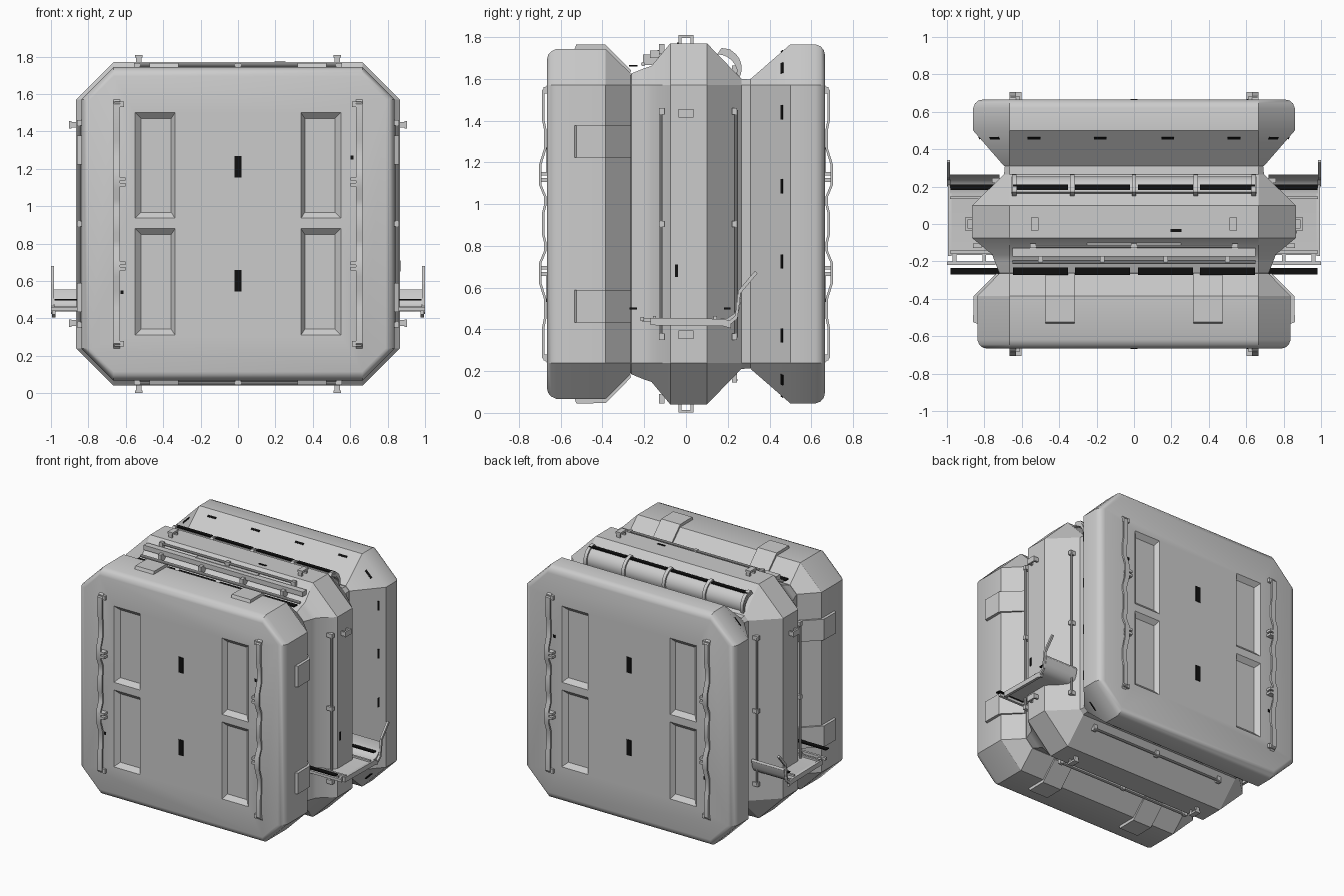
import bpy, bmesh
from math import radians, sin, cos, pi
from mathutils import Matrix, Vector

if "Cube" in bpy.data.objects:
    bpy.data.objects.remove(bpy.data.objects["Cube"])

MID = 0.905     # height of the centre axis; parts are built around it
FLAT = 0.665    # half length of the flat edges of the octagon


def material(name, value):
    m = bpy.data.materials.new(name)
    m.use_nodes = True
    col = (value, value, value, 1)
    m.diffuse_color = col
    m.node_tree.nodes["Principled BSDF"].inputs["Base Color"].default_value = col
    return m


GREY = material("light grey", 0.6)
BLACK = material("black", 0.005)


def finish(bm, name, mat):
    bmesh.ops.recalc_face_normals(bm, faces=bm.faces[:])
    bmesh.ops.translate(bm, verts=bm.verts[:], vec=(0, 0, MID))
    me = bpy.data.meshes.new(name)
    bm.to_mesh(me)
    bm.free()
    ob = bpy.data.objects.new(name, me)
    me.materials.append(mat)
    bpy.context.scene.collection.objects.link(ob)
    return ob


def box(bm, c, s, rot=None):
    m = Matrix.Translation(c) @ (rot or Matrix()) @ Matrix.Diagonal((*s, 1))
    bmesh.ops.create_cube(bm, size=1, matrix=m)


def rod(bm, c, length, r):
    m = Matrix.Translation(c) @ Matrix.Rotation(pi / 2, 4, 'Y')
    bmesh.ops.create_cone(bm, cap_ends=True, segments=10, radius1=r, radius2=r,
                          depth=length, matrix=m)


def ribbon(bm, pts, off, x0, x1):
    # a strip along (y, z) points, thickened by off and extruded in x
    poly = list(pts) + [(y + off[0], z + off[1]) for y, z in reversed(pts)]
    a = [bm.verts.new((x0, y, z)) for y, z in poly]
    b = [bm.verts.new((x1, y, z)) for y, z in poly]
    n, half = len(poly), len(pts)
    for i in range(n):
        j = (i + 1) % n
        bm.faces.new((a[i], a[j], b[j], b[i]))
    for i in range(half - 1):
        for s in (a, b):
            bm.faces.new((s[i], s[i + 1], s[n - 2 - i], s[n - 1 - i]))


def copies(bm, mats):
    geom = bm.verts[:] + bm.edges[:] + bm.faces[:]
    for m in mats:
        new = bmesh.ops.duplicate(bm, geom=geom)["geom"]
        vs = [v for v in new if isinstance(v, bmesh.types.BMVert)]
        bmesh.ops.transform(bm, matrix=m, verts=vs)


def spin(bm):
    copies(bm, [Matrix.Rotation(k * pi / 2, 4, 'Y') for k in (1, 2, 3)])


def mirror(bm, axis):
    copies(bm, [Matrix.Scale(-1, 4, axis)])


X, Y = Vector((1, 0, 0)), Vector((0, 1, 0))


# octagonal bodies lofted along y
def loft(name, rings):
    bm = bmesh.new()
    prev = None
    for y, h in rings:
        f = min(FLAT, h - 0.02)
        outline = [(f, h), (h, f), (h, -f), (f, -h), (-f, -h), (-h, -f), (-h, f), (-f, h)]
        ring = [bm.verts.new((x, y, z)) for x, z in outline]
        if prev:
            for i in range(8):
                j = (i + 1) % 8
                bm.faces.new((prev[i], prev[j], ring[j], ring[i]))
        else:
            bm.faces.new(ring)
        prev = ring
    bm.faces.new(prev)
    return finish(bm, name, GREY)


front = loft("front_block", [(-0.665, 0.79), (-0.66, 0.81), (-0.645, 0.827), (-0.62, 0.838),
                             (-0.385, 0.838), (-0.265, 0.72)])
loft("middle_block", [(-0.27, 0.70), (-0.262, 0.72), (-0.2, 0.745), (-0.165, 0.757),
                      (-0.075, 0.865), (0.1, 0.865), (0.265, 0.695), (0.32, 0.69)])
back = loft("back_block", [(0.31, 0.695), (0.5, 0.86), (0.62, 0.86), (0.645, 0.85),
                           (0.66, 0.832), (0.665, 0.81)])

# recessed panels with sloping walls in the front and back faces
for body, side in ((front, -1), (back, 1)):
    bm = bmesh.new()
    for sx in (-1, 1):
        for z0, z1 in ((0.30, 0.89), (0.925, 1.51)):
            vs = []
            for y, e in ((0.675, 0.0), (0.635, 0.042)):
                for x in (0.33 + e * 0.65, 0.56 - e):
                    for z in (z0 + e, z1 - e):
                        vs.append(bm.verts.new((sx * x, side * y, z - MID)))
            bmesh.ops.convex_hull(bm, input=vs)
    cutter = finish(bm, "panel_cutter", GREY)
    cutter.hide_render = True
    mod = body.modifiers.new("panels", 'BOOLEAN')
    mod.operation, mod.solver, mod.object = 'DIFFERENCE', 'EXACT', cutter
    bpy.context.view_layer.objects.active = body
    bpy.ops.object.modifier_apply(modifier=mod.name)
    bpy.data.objects.remove(cutter)

# wavy hand rails on the front and back faces
bm = bmesh.new()
half_wave = [(0.69, 0), (0.69, 0.05), (0.68, 0.09), (0.68, 0.13), (0.705, 0.19), (0.705, 0.28),
             (0.68, 0.36), (0.68, 0.45), (0.69, 0.5), (0.69, 0.64), (0.665, 0.665)]
wave = [(-y, -z) for y, z in reversed(half_wave)] + [(-y, z) for y, z in half_wave[1:]]
ribbon(bm, wave, (0.012, 0), 0.63, 0.665)
for z in (-0.64, 0.64):
    box(bm, (0.635, -0.67, z), (0.05, 0.025, 0.03))
for z in (-0.24, -0.21, 0.21, 0.24):
    box(bm, (0.625, -0.68, z), (0.045, 0.05, 0.018))
mirror(bm, X)
mirror(bm, Y)
finish(bm, "hand_rails", GREY)

# black marks on the front and back faces
bm = bmesh.new()
for z in (0.305, -0.305):
    box(bm, (0, -0.665, z), (0.04, 0.008, 0.115))
for x, z in ((0.61, 0.355), (-0.62, -0.365)):
    box(bm, (x, -0.665, z), (0.015, 0.008, 0.02))
mirror(bm, Y)
finish(bm, "face_marks", BLACK)

# folded plates over the rear edge of the front block, on all four sides
bm = bmesh.new()
ribbon(bm, [(-0.525, 0.86), (-0.385, 0.858), (-0.263, 0.735)], (-0.008, -0.022), 0.317, 0.472)
mirror(bm, X)
spin(bm)
finish(bm, "hinge_plates", GREY)

# grab bars along the sloping edges of the middle block
bm = bmesh.new()
for y, n in ((-0.12, 0.85), (0.24, 0.748)):
    rod(bm, (0, y, n), 1.09, 0.008)
    for x in (-0.54, 0, 0.54):
        box(bm, (x, y * 0.97, n - 0.012), (0.03, 0.025, 0.045))
spin(bm)
finish(bm, "grab_bars", GREY)

# small lashing loops
bm = bmesh.new()
for y in (-0.028, 0.028):
    box(bm, (0.53, y, 0.88), (0.03, 0.014, 0.04))
box(bm, (0.53, 0, 0.897), (0.04, 0.07, 0.014))
mirror(bm, X)
spin(bm)
finish(bm, "lashing_loops", GREY)

# black dashes on the slope of the back block
bm = bmesh.new()
slope = Matrix.Rotation(radians(41), 4, 'X')
for x in (-0.535, -0.18, 0.18, 0.535):
    box(bm, (x, 0.46, 0.826), (0.068, 0.014, 0.008), slope)
corner = Matrix.Rotation(pi / 4, 4, 'Y')
tilt = corner @ Matrix.Rotation(radians(31.5), 4, 'X')
box(bm, corner @ Vector((0, 0.46, 1.054)), (0.068, 0.014, 0.008), tilt)
spin(bm)
finish(bm, "slope_dashes", BLACK)

# small black marks on the flanks of the middle block
bm = bmesh.new()
box(bm, (0.865, -0.045, -0.225), (0.008, 0.014, 0.06))
box(bm, (0.225, -0.035, 0.865), (0.06, 0.014, 0.008))
finish(bm, "flank_marks", BLACK)

# rounded cover with clamps along the top
bm = bmesh.new()


def arc(r):
    return [(0.17 + r * sin(a), 0.745 + r * cos(a)) for a in (radians(d) for d in range(0, 121, 15))]


ribbon(bm, arc(0.085), (-0.008, -0.015), -0.655, 0.655)
for x in (-0.64, -0.33, 0, 0.33, 0.64):
    ribbon(bm, arc(0.097), (-0.02, -0.03), x - 0.012, x + 0.012)
finish(bm, "top_cover", GREY)

# folded shelf on the top
bm = bmesh.new()
box(bm, (0, -0.15, 0.812), (1.3, 0.045, 0.035))
box(bm, (0, -0.1, 0.822), (0.5, 0.075, 0.022))
rod(bm, (0, -0.205, 0.765), 1.3, 0.01)
for x in (-0.5, -0.17, 0.17, 0.5):
    box(bm, (x, -0.17, 0.785), (0.025, 0.07, 0.05))
finish(bm, "top_shelf", GREY)

# black grip strips on the top
bm = bmesh.new()
for x in (-0.5, -0.168, 0.168, 0.5):
    box(bm, (x, -0.252, 0.757), (0.295, 0.04, 0.008))
    box(bm, (x, 0.197, 0.832), (0.295, 0.03, 0.008))
finish(bm, "top_grip_strips", BLACK)

# side steps with a curled rear edge and an upright bracket
bm = bmesh.new()
tread = [(-0.165, -0.455), (0.16, -0.455), (0.2, -0.45), (0.23, -0.43), (0.248, -0.4), (0.258, -0.35)]
ribbon(bm, tread, (0.006, -0.014), 0.72, 0.985)
ribbon(bm, [(-0.17, -0.45), (0.18, -0.455), (0.215, -0.465)], (0, -0.035), 0.975, 0.995)
ribbon(bm, [(0.2, -0.47), (0.235, -0.44), (0.25, -0.32), (0.33, -0.225)], (0.012, -0.012), 0.985, 1.0)
box(bm, (0.87, -0.21, -0.455), (0.26, 0.018, 0.02))
for x in (0.8, 0.96):
    box(bm, (x, -0.185, -0.46), (0.02, 0.05, 0.015))
for y in (-0.15, 0.14):
    box(bm, (0.86, y, -0.452), (0.25, 0.015, 0.02))
mirror(bm, X)
finish(bm, "side_steps", GREY)

# black grip strips beside the steps
bm = bmesh.new()
box(bm, (0.84, -0.252, -0.405), (0.28, 0.035, 0.008))
box(bm, (0.84, 0.197, -0.405), (0.28, 0.03, 0.008))
mirror(bm, X)
finish(bm, "step_grip_strips", BLACK)

# smooth shading with sharp edges kept
for ob in bpy.context.scene.objects:
    ob.select_set(ob.type == 'MESH')
bpy.context.view_layer.objects.active = front
bpy.ops.object.shade_smooth_by_angle(angle=radians(32))
